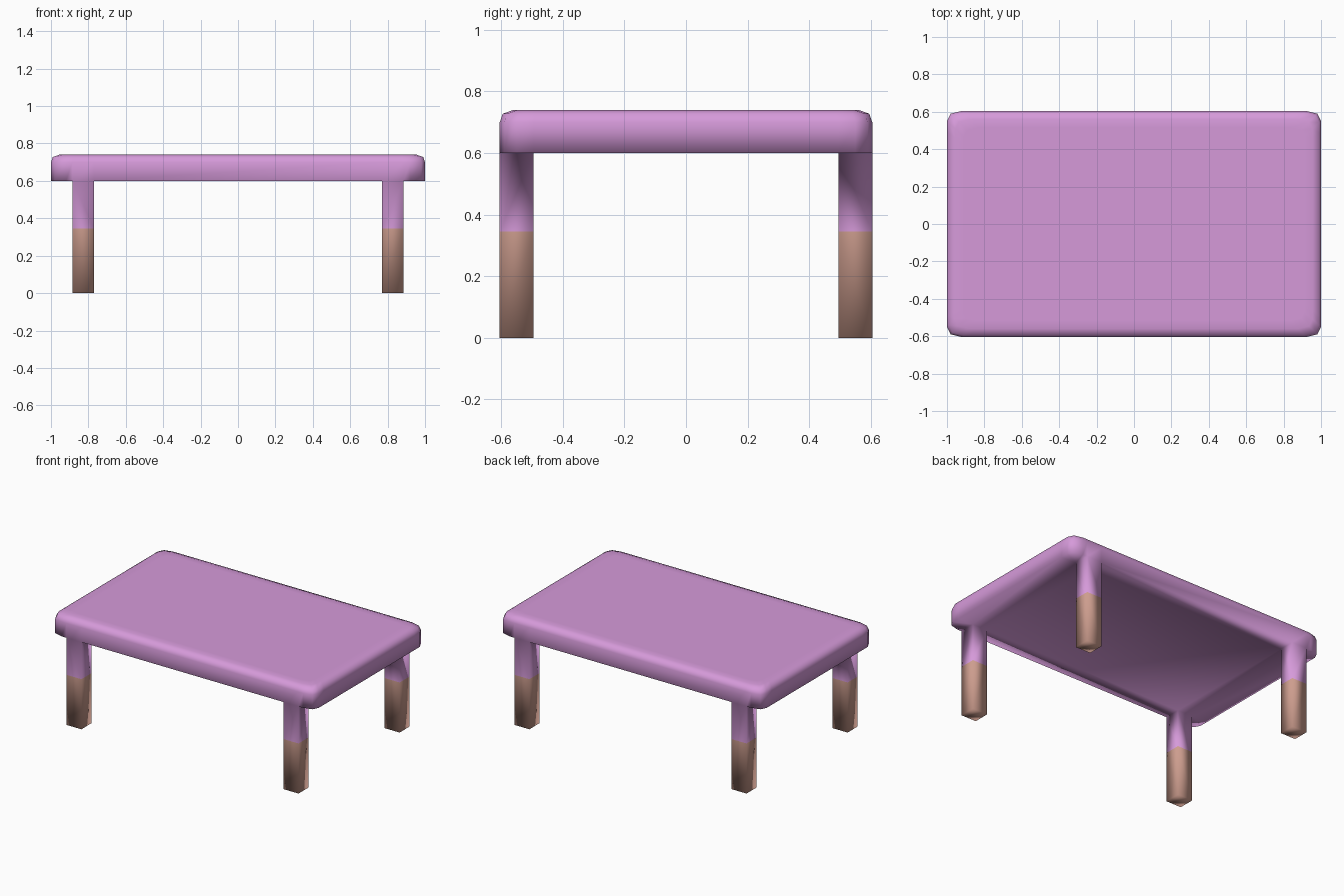
import bpy, bmesh

if "Cube" in bpy.data.objects:
    bpy.data.objects.remove(bpy.data.objects["Cube"])

def material(name, srgb):
    m = bpy.data.materials.new(name)
    m.diffuse_color = [(c / 255 / 12.92 if c / 255 <= 0.04045 else ((c / 255 + 0.055) / 1.055) ** 2.4)
                       for c in srgb] + [1.0]
    m.use_nodes = True
    m.node_tree.nodes["Principled BSDF"].inputs["Base Color"].default_value = m.diffuse_color
    return m

HX, HY = 1.0, 0.605             # half size of the top
LX0, LX1, LY0 = 0.77, 0.885, 0.495   # leg limits
Z_SLAB, Z_TOP, Z_PAINT = 0.60, 0.74, 0.345

bm = bmesh.new()
cache = {}

def v(x, y, z):
    key = (round(x, 4), round(y, 4), round(z, 4))
    if key not in cache:
        cache[key] = bm.verts.new(key)
    return cache[key]

def face(points, z):
    return bm.faces.new([v(x, y, z) for x, y in points])

def bridge(a, b, za, zb):
    for i in range(len(a)):
        j = (i + 1) % len(a)
        bm.faces.new([v(*a[i], za), v(*a[j], za), v(*b[j], zb), v(*b[i], zb)])

# outline of the top with rounded corners
quarter = [(HX, LY0), (HX, 0.55), (0.98, 0.59), (0.92, HY), (LX1, HY), (LX0, HY)]
outline = (quarter + [(-x, y) for x, y in reversed(quarter)]
           + [(-x, -y) for x, y in quarter] + [(x, -y) for x, y in reversed(quarter)])

# slab sides and rounded top edge
rings = [(Z_SLAB, 0.0), (0.70, 0.0), (0.728, 0.010), (Z_TOP, 0.045), (Z_TOP, 0.09)]
def ring(d):
    return [(x * (1 - d / HX), y * (1 - d / HY)) for x, y in outline]
for (za, da), (zb, db) in zip(rings, rings[1:]):
    bridge(ring(da), ring(db), za, zb)
face(ring(rings[-1][1]), Z_TOP)

# underside, centre strips
face([(-LX0, -LY0), (LX0, -LY0), (LX0, LY0), (-LX0, LY0)], Z_SLAB)
for s in (-1, 1):
    face([(-LX0, s * LY0), (LX0, s * LY0), (LX0, s * HY), (-LX0, s * HY)], Z_SLAB)
    face([(s * LX0, -LY0), (s * LX1, -LY0), (s * LX1, LY0), (s * LX0, LY0)], Z_SLAB)
    face([(s * LX1, -LY0), (s * HX, -LY0), (s * HX, LY0), (s * LX1, LY0)], Z_SLAB)
    for t in (-1, 1):
        # underside corner
        corner = quarter[:5] + [(LX1, LY0)]
        face([(s * x, t * y) for x, y in corner], Z_SLAB)
        # leg grown out of the slab
        leg = [(s * x, t * y) for x, y in ((LX0, LY0), (LX1, LY0), (LX1, HY), (LX0, HY))]
        bridge(leg, leg, Z_SLAB, Z_PAINT)
        bridge(leg, leg, Z_PAINT, 0)
        face(leg, 0)

bmesh.ops.recalc_face_normals(bm, faces=bm.faces[:])
for f in bm.faces:
    f.smooth = True
    f.material_index = 1 if f.calc_center_median().z < Z_PAINT else 0

mesh = bpy.data.meshes.new("table")
bm.to_mesh(mesh)
bm.free()
mesh.materials.append(material("pink purple", (214, 154, 218)))
mesh.materials.append(material("dusty brown", (205, 157, 142)))
table = bpy.data.objects.new("table", mesh)
bpy.context.collection.objects.link(table)
